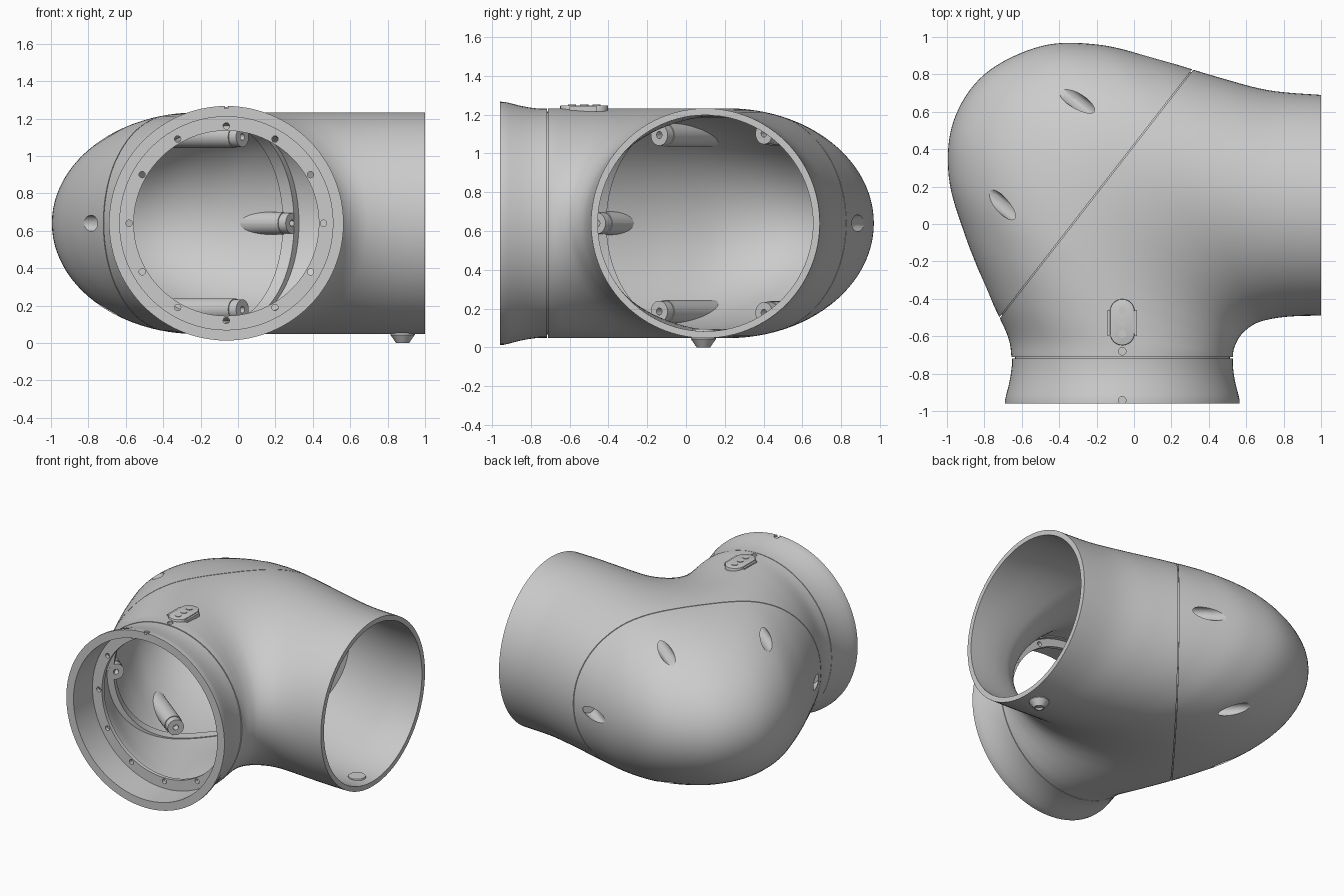
import bpy, bmesh, math
from mathutils import Vector, Matrix

if "Cube" in bpy.data.objects:
    bpy.data.objects.remove(bpy.data.objects["Cube"])

CZ = 0.64                                   # height of the pipe centre
N = Vector((-0.789, 0.614, 0)).normalized() # normal of the diagonal seam
P0 = Vector((-0.2, 0.165, CZ))              # centre of the seam plane

# Plan outline as pairs: inner bend x, y, outer bend x, y
PAIRS = [(0.53, -0.712, -0.655, -0.712), (0.53, -0.69, -0.675, -0.60),
         (0.535, -0.665, -0.77, -0.39), (0.545, -0.64, -0.90, -0.07),
         (0.56, -0.61, -0.99, 0.25), (0.575, -0.59, -0.965, 0.55),
         (0.595, -0.57, -0.80, 0.80), (0.62, -0.55, -0.50, 0.95),
         (0.655, -0.53, -0.20, 0.96), (0.70, -0.515, 0.10, 0.89),
         (0.78, -0.50, 0.45, 0.785), (0.88, -0.492, 0.72, 0.715),
         (1.0, -0.49, 1.0, 0.69)]


def smooth_path(pts, steps=8):
    out = []
    for i in range(len(pts) - 1):
        a, b, c, d = (pts[max(0, min(len(pts) - 1, i + k))] for k in (-1, 0, 1, 2))
        for s in range(steps):
            t = s / steps
            out.append([0.5 * (2 * q + (r - p) * t + (2 * p - 5 * q + 4 * r - u) * t * t
                               + (3 * q - p - 3 * r + u) * t ** 3)
                        for p, q, r, u in zip(a, b, c, d)])
    return out + [list(pts[-1])]


SECTIONS = smooth_path(PAIRS)


def finish(name, bm, angle=30):
    bmesh.ops.recalc_face_normals(bm, faces=bm.faces)
    me = bpy.data.meshes.new(name)
    bm.to_mesh(me)
    bm.free()
    ob = bpy.data.objects.new(name, me)
    bpy.context.collection.objects.link(ob)
    shade(ob, angle)
    return ob


def shade(ob, angle=30):
    bpy.ops.object.select_all(action='DESELECT')
    ob.select_set(True)
    bpy.context.view_layer.objects.active = ob
    bpy.ops.object.shade_smooth_by_angle(angle=math.radians(angle))


def loft(bm, dw, dh, segs=96):
    """Tube of ellipses along the bend, shrunk by dw sideways and dh in height."""
    rings = []
    for ix, iy, ox, oy in SECTIONS:
        c = Vector(((ix + ox) / 2, (iy + oy) / 2, CZ))
        h = Vector(((ox - ix) / 2, (oy - iy) / 2, 0))
        h *= (h.length - dw) / h.length
        rings.append([bm.verts.new(c + h * math.cos(a) + Vector((0, 0, (0.5925 - dh) * math.sin(a))))
                      for a in (2 * math.pi * k / segs for k in range(segs))])
    for r, s in zip(rings, rings[1:]):
        for k in range(segs):
            j = (k + 1) % segs
            bm.faces.new((r[k], r[j], s[j], s[k]))
    return rings[0], rings[-1]


def boolean(ob, tool, op):
    m = ob.modifiers.new("cut", 'BOOLEAN')
    m.operation, m.object, m.solver = op, tool, 'EXACT'
    bpy.context.view_layer.objects.active = ob
    bpy.ops.object.modifier_apply(modifier=m.name)
    shade(ob)


def discard(ob):
    bpy.data.objects.remove(ob, do_unlink=True)


def shell_part(name, outer, inner, near, far):
    """Hollow elbow between two loft sizes, kept between two offsets from the seam."""
    bm = bmesh.new()
    for a, b in zip(loft(bm, *outer), loft(bm, *inner)):
        for k in range(len(a)):
            j = (k + 1) % len(a)
            bm.faces.new((a[k], a[j], b[j], b[k]))
    ob = finish(name, bm)
    bm = bmesh.new()
    frame = Matrix.Translation(P0 + N * (near + far) / 2) @ N.to_track_quat('Z', 'Y').to_matrix().to_4x4()
    bmesh.ops.create_cube(bm, size=1, matrix=frame @ Matrix.Diagonal((5, 5, far - near, 1)))
    block = finish("seam_block", bm)
    boolean(ob, block, 'INTERSECT')
    discard(block)
    return ob


def lathe(name, profile, places, segs=48, closed=False):
    """Turn an (r, h) profile about an axis; one copy per (origin, axis)."""
    bm = bmesh.new()
    for origin, axis in places:
        m = Matrix.Translation(origin) @ Vector(axis).to_track_quat('Z', 'Y').to_matrix().to_4x4()
        rows = []
        for r, h in profile:
            if r == 0:
                rows.append([bm.verts.new(m @ Vector((0, 0, h)))] * segs)
            else:
                rows.append([bm.verts.new(m @ Vector((r * math.cos(2 * math.pi * k / segs),
                                                      r * math.sin(2 * math.pi * k / segs), h)))
                             for k in range(segs)])
        for r, s in zip(rows, rows[1:] + (rows[:1] if closed else [])):
            for k in range(segs):
                j = (k + 1) % segs
                quad = list(dict.fromkeys((r[k], r[j], s[j], s[k])))
                if len(quad) > 2:
                    bm.faces.new(quad)
    return finish(name, bm)


def rod(r, a, b):
    return [(0, a), (r, a), (r, b), (0, b)]


# Main elbow body, rear cap and the inner joint lip along the diagonal seam
body = shell_part("elbow_body", (0, 0), (0.035, 0.035), -3, -0.003)
cap = shell_part("rear_cap", (0, 0), (0.035, 0.035), 0.003, 3)
shell_part("joint_lip", (0.02, 0.02), (0.085, 0.04), -0.03, 0.03)

# Six screw tabs, bosses and access channels
screws = [((0.265, 0.765, CZ), N), ((-0.67, -0.44, CZ), N)]
for s in (-1, 1):
    screws += [((0.0, 0.42, CZ + s * 0.462), N), ((-0.42, -0.12, CZ + s * 0.455), N)]
lathe("screw_tabs", [(0.018, -0.03), (0.055, -0.03), (0.055, 0.03), (0.018, 0.03)],
      screws, 32, closed=True)
channels = lathe("channel_cutter", rod(0.043, 0.075, 0.75), screws, 32)
bosses = lathe("screw_bosses", rod(0.06, 0.02, 0.7), screws, 32)
bm = bmesh.new()
for ring in loft(bm, 0.012, 0.012):
    bm.faces.new(ring)
envelope = finish("boss_envelope", bm)
boolean(bosses, envelope, 'INTERSECT')
boolean(bosses, channels, 'DIFFERENCE')
boolean(cap, channels, 'DIFFERENCE')
discard(envelope)
discard(channels)

# Flared front collar with inner mounting ring
AX = -0.0625
collar = lathe("front_collar", [(0.591, -0.718), (0.591, -0.76), (0.597, -0.81), (0.607, -0.86),
                                (0.62, -0.91), (0.627, -0.94), (0.627, -0.96), (0.57, -0.96),
                                (0.57, -0.745), (0.495, -0.745), (0.495, -0.718)],
               [((AX, 0, CZ), (0, 1, 0))], 96, closed=True)
holes = lathe("hole_cutter", rod(0.017, -0.80, -0.66),
              [((AX + 0.52 * math.sin(k * math.pi / 6), 0, CZ + 0.52 * math.cos(k * math.pi / 6)),
                (0, 1, 0)) for k in range(12)], 20)
boolean(collar, holes, 'DIFFERENCE')
discard(holes)

# Backing seat that joins the collar to the body
lathe("collar_seat", [(0.575, -0.73), (0.575, -0.69), (0.55, -0.69), (0.55, -0.73)],
      [((AX, 0, CZ), (0, 1, 0))], 96, closed=True)

# Alignment notches on top of collar and body
for target, y, z in ((collar, -0.942, 1.254), (body, -0.68, 1.222)):
    notch = lathe("notch_cutter", rod(0.02, 0, 0.1), [((AX, y, z), (0, 0, 1))], 24)
    boolean(target, notch, 'DIFFERENCE')
    discard(notch)

# Button panel on top
bm = bmesh.new()
outline = []
for k in range(26):
    a = math.pi * (k if k < 13 else k - 1) / 12
    outline.append(bm.verts.new((AX + 0.066 * math.cos(a),
                                 -0.525 + (0.058 if k < 13 else -0.058) + 0.066 * math.sin(a), 1.215)))
face = bm.faces.new(outline)
ext = bmesh.ops.extrude_face_region(bm, geom=[face])
top = [v for v in ext['geom'] if isinstance(v, bmesh.types.BMVert)]
bmesh.ops.translate(bm, verts=top, vec=(0, 0, 0.033))
rim = [e for e in bm.edges if all(v in top for v in e.verts)]
bmesh.ops.bevel(bm, geom=rim, offset=0.006, segments=2, profile=0.5, affect='EDGES')
finish("button_panel", bm)
lathe("buttons", rod(0.021, 0, 0.012),
      [((AX, -0.525 + d, 1.24), (0, 0, 1)) for d in (-0.063, 0, 0.063)], 24)

# Side clips of the panel
bm = bmesh.new()
for s in (-1, 1):
    bmesh.ops.create_cube(bm, size=1, matrix=Matrix.Translation((AX + s * 0.068, -0.53, 1.228))
                          @ Matrix.Diagonal((0.022, 0.14, 0.026, 1)))
finish("panel_clips", bm)

# Round foot knob under the right end
lathe("foot_knob", [(0, 0.094), (0.055, 0.094), (0.065, 0.06), (0.065, 0.043), (0.05, 0.022),
                    (0.035, 0.0), (0.026, 0.0), (0.026, 0.014), (0, 0.014)],
      [((0.88, 0.09, 0), (0, 0, 1))], 40)
